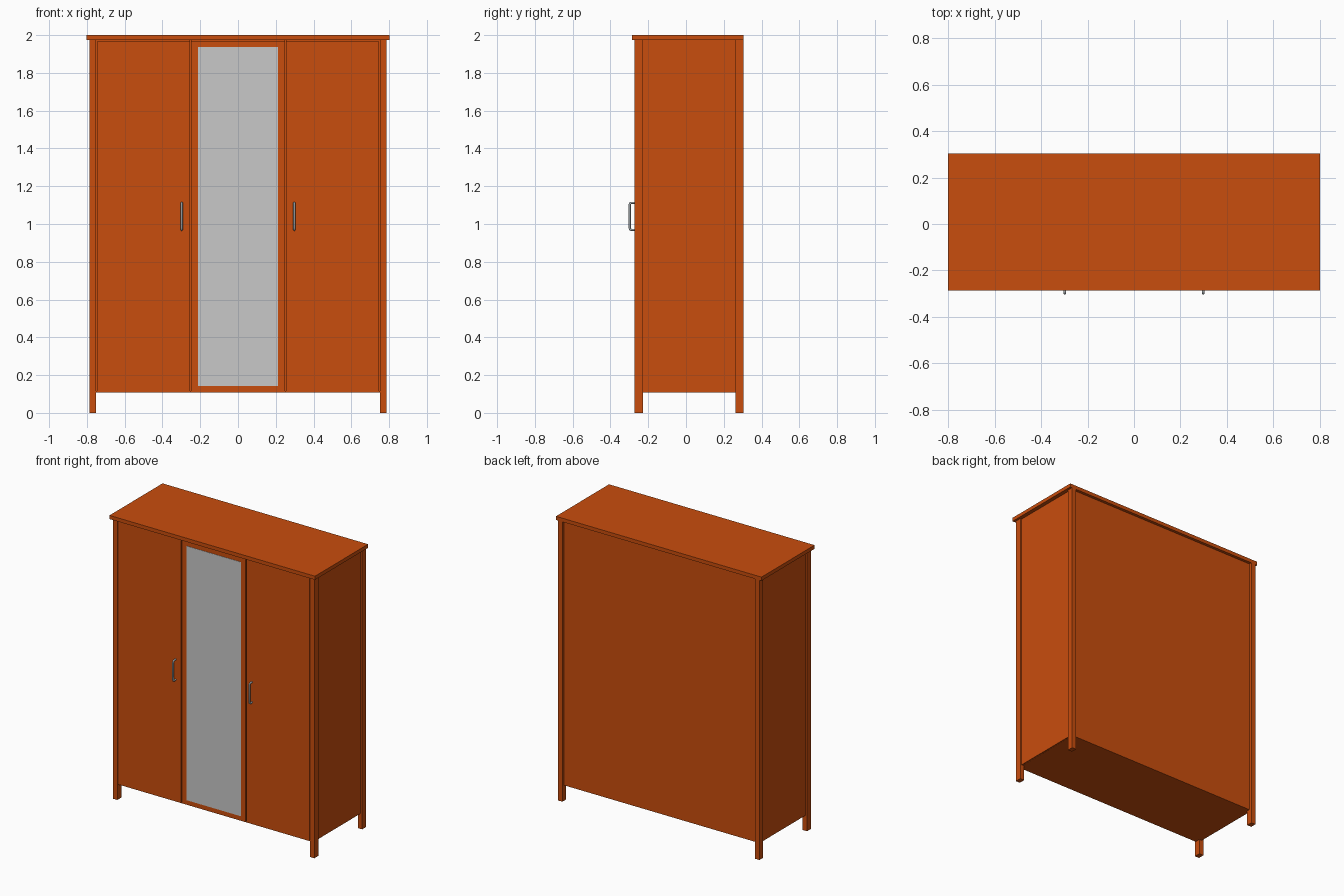
import bpy

if "Cube" in bpy.data.objects:
    bpy.data.objects.remove(bpy.data.objects["Cube"])


def material(name, rgb):
    m = bpy.data.materials.new(name)
    m.diffuse_color = (*rgb, 1)
    m.use_nodes = True
    m.node_tree.nodes["Principled BSDF"].inputs["Base Color"].default_value = m.diffuse_color
    return m


WOOD = material("orange wood", (0.584, 0.075, 0.004))
GLASS = material("mirror grey", (0.578, 0.578, 0.578))
METAL = material("handle steel", (0.50, 0.55, 0.58))


def box(name, x, y, z, mat=WOOD):
    """Box from (min, max) ranges on each axis."""
    bpy.ops.mesh.primitive_cube_add(size=1, location=[sum(r) / 2 for r in (x, y, z)])
    ob = bpy.context.object
    ob.name = name
    ob.scale = [r[1] - r[0] for r in (x, y, z)]
    bpy.ops.object.transform_apply(location=False, rotation=False, scale=True)
    ob.data.materials.append(mat)
    return ob


def mirrored(x, side):
    return tuple(sorted((x[0] * side, x[1] * side)))


# Carcass
box("top_board", (-0.802, 0.802), (-0.287, 0.304), (1.974, 2.0))
box("bottom_board", (-0.765, 0.765), (-0.266, 0.284), (0.108, 0.115))
box("back_panel", (-0.755, 0.755), (0.270, 0.284), (0.11, 1.974))

for side, label in ((-1, "left"), (1, "right")):
    # Legs, side panels and inner dividers
    box(label + "_front_leg", mirrored((0.752, 0.786), side), (-0.272, -0.227), (0, 1.974))
    box(label + "_back_leg", mirrored((0.752, 0.786), side), (0.262, 0.304), (0, 1.974))
    box(label + "_side_panel", mirrored((0.758, 0.774), side), (-0.24, 0.28), (0.109, 1.974))
    box(label + "_divider", mirrored((0.243, 0.259), side), (-0.248, 0.27), (0.115, 1.974))

    # Outer door
    box(label + "_door", mirrored((0.254, 0.747), side), (-0.270, -0.250), (0.115, 1.967))

    # Bent rod handle
    curve = bpy.data.curves.new(label + "_handle", "CURVE")
    curve.dimensions = "3D"
    curve.bevel_depth = 0.0058
    curve.bevel_resolution = 2
    curve.use_fill_caps = True
    path = [(-0.268, 1.112), (-0.290, 1.112), (-0.296, 1.109), (-0.298, 1.102),
            (-0.298, 0.979), (-0.296, 0.972), (-0.290, 0.969), (-0.268, 0.969)]
    spline = curve.splines.new("POLY")
    spline.points.add(len(path) - 1)
    for p, (y, z) in zip(spline.points, path):
        p.co = (0.298 * side, y, z, 1)
    ob = bpy.data.objects.new(label + "_handle", curve)
    bpy.context.collection.objects.link(ob)
    curve.materials.append(METAL)

# Middle door with mirror plate
box("middle_door", (-0.248, 0.248), (-0.270, -0.250), (0.115, 1.967))
box("mirror", (-0.212, 0.212), (-0.272, -0.268), (0.143, 1.936), GLASS)
